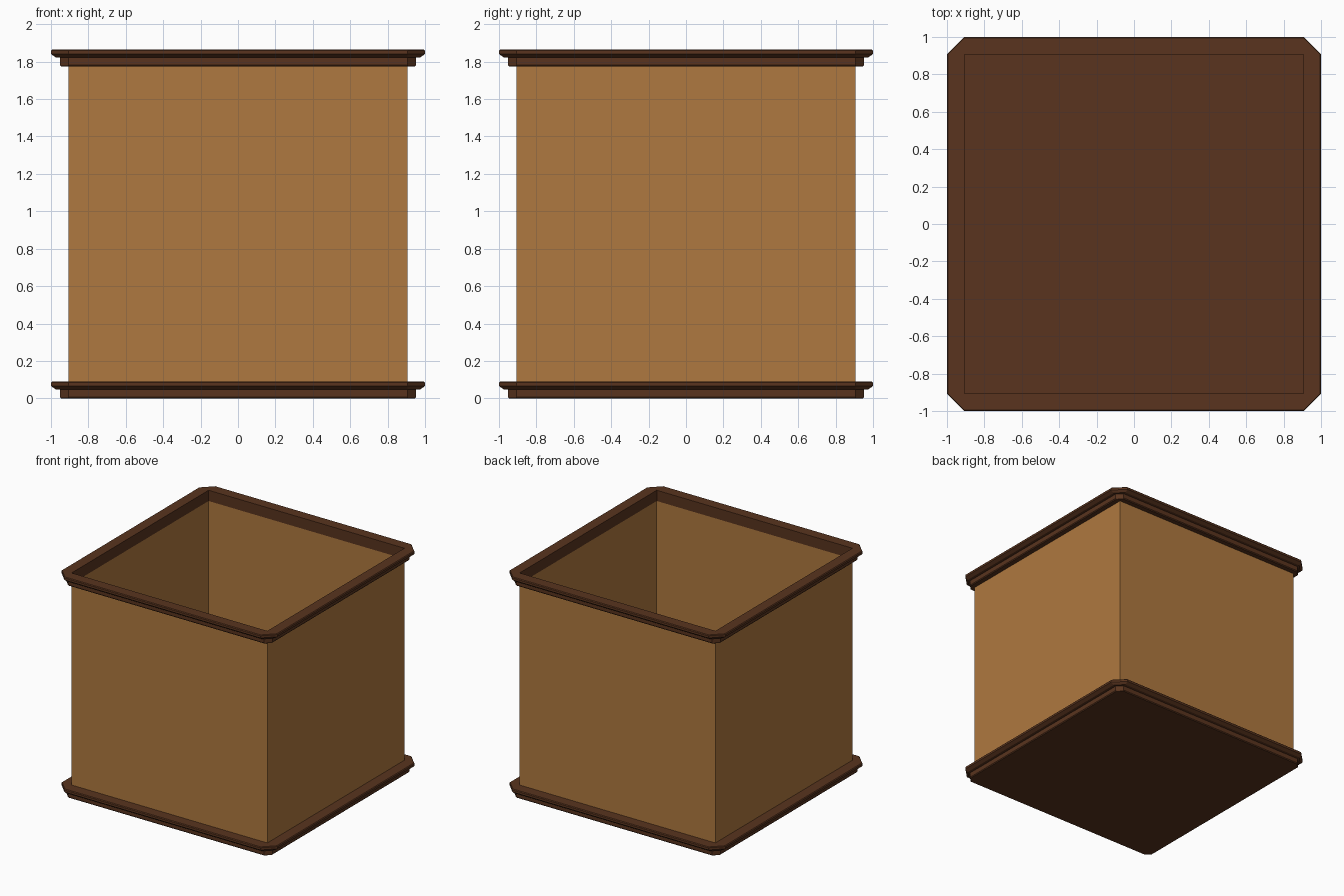
import bpy, bmesh

if "Cube" in bpy.data.objects:
    bpy.data.objects.remove(bpy.data.objects["Cube"])

INNER = 0.907          # half width of the wall square
HEIGHT = 1.865
TRIM_H = 0.09

# trim cross-section: (half width, height)
PROFILE = [(0.947, 0), (0.953, 0.007), (0.953, 0.046), (0.975, 0.048),
           (1.0, 0.066), (1.0, 0.084), (0.994, TRIM_H)]


def material(name, color):
    m = bpy.data.materials.new(name)
    m.diffuse_color = (*color, 1)
    m.use_nodes = True
    m.node_tree.nodes["Principled BSDF"].inputs["Base Color"].default_value = m.diffuse_color
    return m


def finish(name, bm, mat, fix_normals=True):
    if fix_normals:
        bmesh.ops.recalc_face_normals(bm, faces=bm.faces)
    me = bpy.data.meshes.new(name)
    bm.to_mesh(me)
    bm.free()
    me.materials.append(mat)
    ob = bpy.data.objects.new(name, me)
    bpy.context.collection.objects.link(ob)
    return ob


def loop(bm, h, z):
    """Square loop with corners cut where the straight sides end."""
    c = INNER
    pts = [(h, -c), (h, c), (c, h), (-c, h), (-h, c), (-h, -c), (-c, -h), (c, -h)]
    return [bm.verts.new((x, y, z)) for x, y in pts]


def bridge(bm, a, b):
    n = len(a)
    for i in range(n):
        j = (i + 1) % n
        bm.faces.new((a[i], a[j], b[j], b[i]))


def trim(name, z0, is_open, mat):
    bm = bmesh.new()
    profile = list(PROFILE)
    if is_open:
        profile += [(INNER - 0.001, TRIM_H), (INNER - 0.001, 0)]
    loops = [loop(bm, h, z0 + z) for h, z in profile]
    for a, b in zip(loops, loops[1:]):
        bridge(bm, a, b)
    if is_open:
        bridge(bm, loops[-1], loops[0])
        bmesh.ops.remove_doubles(bm, verts=bm.verts, dist=0.003)
    else:
        bm.faces.new(loops[0])
        bm.faces.new(loops[-1])
    return finish(name, bm, mat)


wood = material("light_wood", (0.43, 0.19, 0.05))
dark = material("dark_wood", (0.10, 0.034, 0.013))

# solid base slab and open top rim share one moulding
trim("base_trim", 0, False, dark)
trim("top_rim", HEIGHT - TRIM_H, True, dark)

# thin side walls
bm = bmesh.new()
rings = [[bm.verts.new((x * INNER, y * INNER, z))
          for x, y in ((-1, -1), (1, -1), (1, 1), (-1, 1))]
         for z in (TRIM_H, HEIGHT - 0.002)]
bridge(bm, *rings)
finish("walls", bm, wood, fix_normals=False)
